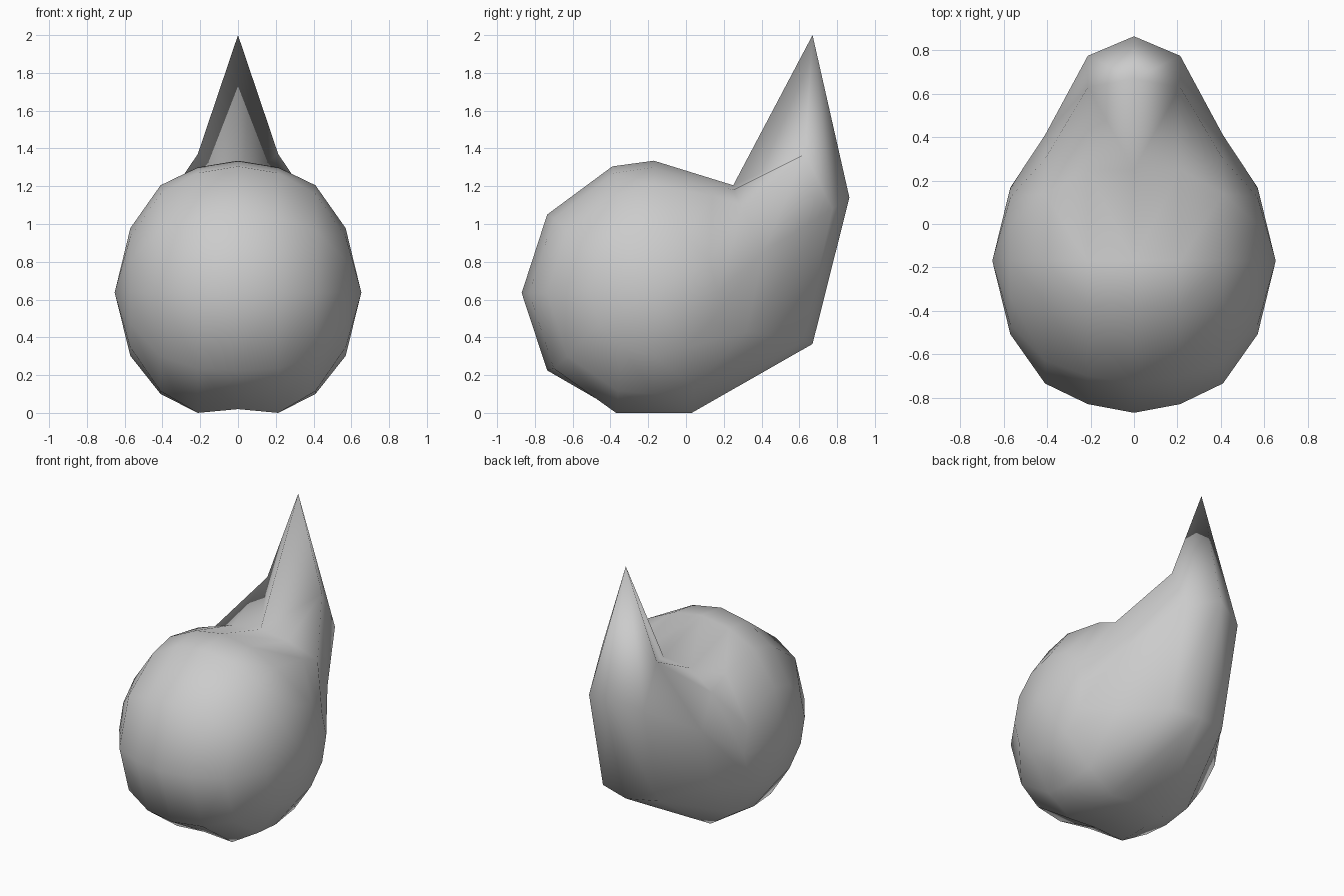
import bpy
import bmesh
from math import cos, sin, pi

if "Cube" in bpy.data.objects:
    bpy.data.objects.remove(bpy.data.objects["Cube"])

# Half-body cross-sections (y, z), from the nose over the top and round the tail
centre = [(-.87, .635), (-.735, 1.05), (-.39, 1.305), (-.17, 1.335),
          (.25, 1.205), (.67, 2.0), (.865, 1.14), (.67, .365),
          (.03, .02), (-.17, .02), (-.38, .02), (-.735, .225)]
inner = [(-.83, .635), (-.70, 1.03), (-.38, 1.27), (-.17, 1.30),
         (.25, 1.18), (.63, 1.37), (.775, 1.08), (.62, .385),
         (.03, 0), (-.17, 0), (-.37, 0), (-.70, .235)]
outer = [(-.735, .635), (-.63, .967), (-.36, 1.16), (-.17, 1.205),
         (.14, 1.15), (.30, 1.08), (.41, .85), (.32, .43),
         (.04, .13), (-.17, .10), (-.36, .115), (-.63, .30)]
# Small round section near the side
side = [(-.17 - .338 * cos(k * pi / 6), .64 + .338 * sin(k * pi / 6)) for k in range(12)]

bm = bmesh.new()
rings = [[bm.verts.new((x, y, z)) for y, z in pts]
         for x, pts in ((0, centre), (.213, inner), (.41, outer), (.57, side))]

# Skin between sections
for a, b in zip(rings, rings[1:]):
    for j in range(12):
        k = (j + 1) % 12
        bm.faces.new((a[j], a[k], b[k]))
        bm.faces.new((a[j], b[k], b[j]))

# Close the side with a fan
pole = bm.verts.new((.653, -.17, .637))
for j in range(12):
    bm.faces.new((rings[-1][j], rings[-1][(j + 1) % 12], pole))

# Mirror to the other half
bmesh.ops.mirror(bm, geom=bm.verts[:] + bm.edges[:] + bm.faces[:],
                 axis='X', merge_dist=0.001)
bmesh.ops.remove_doubles(bm, verts=bm.verts[:], dist=0.001)
bmesh.ops.recalc_face_normals(bm, faces=bm.faces[:])

mesh = bpy.data.meshes.new("body_with_pointed_tail")
bm.to_mesh(mesh)
bm.free()
for p in mesh.polygons:
    p.use_smooth = True
body = bpy.data.objects.new("body_with_pointed_tail", mesh)
bpy.context.collection.objects.link(body)
